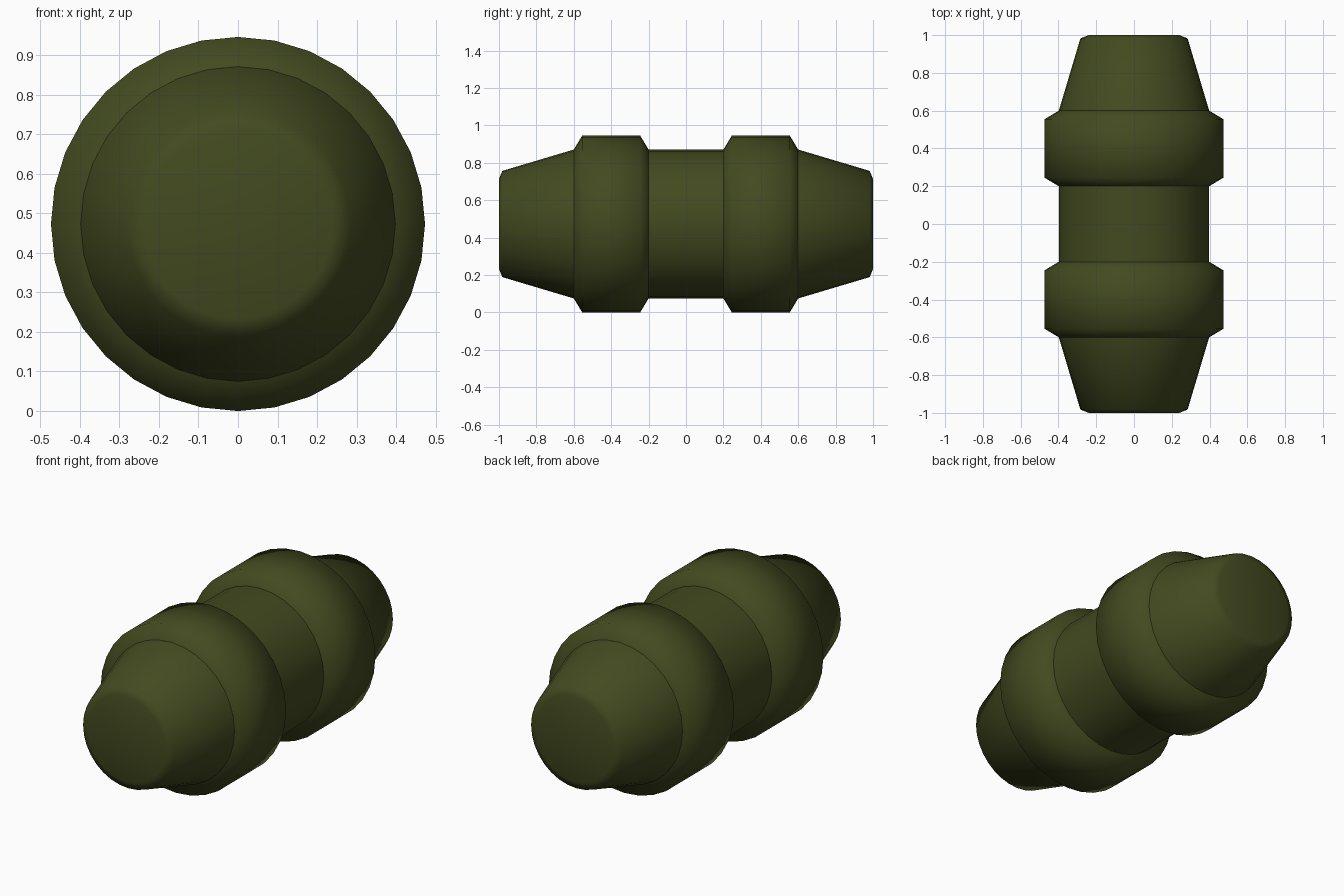
import bpy, bmesh
from math import sin, cos, tau

if "Cube" in bpy.data.objects:
    bpy.data.objects.remove(bpy.data.objects["Cube"])

SIDES = 32
R_BAND, R_CORE, R_END = 0.473, 0.398, 0.284

olive = bpy.data.materials.new("olive")
olive.diffuse_color = (0.055, 0.068, 0.014, 1)
olive.use_nodes = True
olive.node_tree.nodes["Principled BSDF"].inputs["Base Color"].default_value = olive.diffuse_color


def lathe(name, profile, cap=None):
    """Revolve (y, radius) points around the y axis; cap the first/last ring."""
    bm = bmesh.new()
    rings = [[bm.verts.new((r * cos(tau * i / SIDES), y, R_BAND + r * sin(tau * i / SIDES)))
              for i in range(SIDES)] for y, r in profile]
    for a, b in zip(rings, rings[1:]):
        for i in range(SIDES):
            j = (i + 1) % SIDES
            bm.faces.new((a[i], b[i], b[j], a[j]))
    if cap == "first":
        bm.faces.new(rings[0])
    elif cap == "last":
        bm.faces.new(rings[-1][::-1])
    # profiles run along +y, so this winding faces outward
    for f in bm.faces:
        f.smooth = True
        c = f.calc_center_median()
        f.normal_update()
        out = f.normal.x * c.x + f.normal.z * (c.z - R_BAND)
        if abs(f.normal.y) > 0.999:
            out = f.normal.y * c.y
        if out < 0:
            f.normal_flip()
    me = bpy.data.meshes.new(name)
    bm.to_mesh(me)
    bm.free()
    me.materials.append(olive)
    ob = bpy.data.objects.new(name, me)
    bpy.context.collection.objects.link(ob)
    return ob


# Straight middle section
lathe("middle_core", [(-0.2, R_CORE), (0.2, R_CORE)])

# Raised bands and tapered ends, mirrored front to back
band = [(0.2, R_CORE), (0.245, R_BAND), (0.555, R_BAND), (0.6, R_CORE)]
end = [(0.6, R_CORE), (0.982, R_END), (1.0, 0.24)]
for side, s in (("front", -1), ("back", 1)):
    lathe(side + "_band", [(s * y, r) for y, r in band][::s])
    lathe(side + "_tapered_end", [(s * y, r) for y, r in end][::s],
          "first" if s < 0 else "last")
